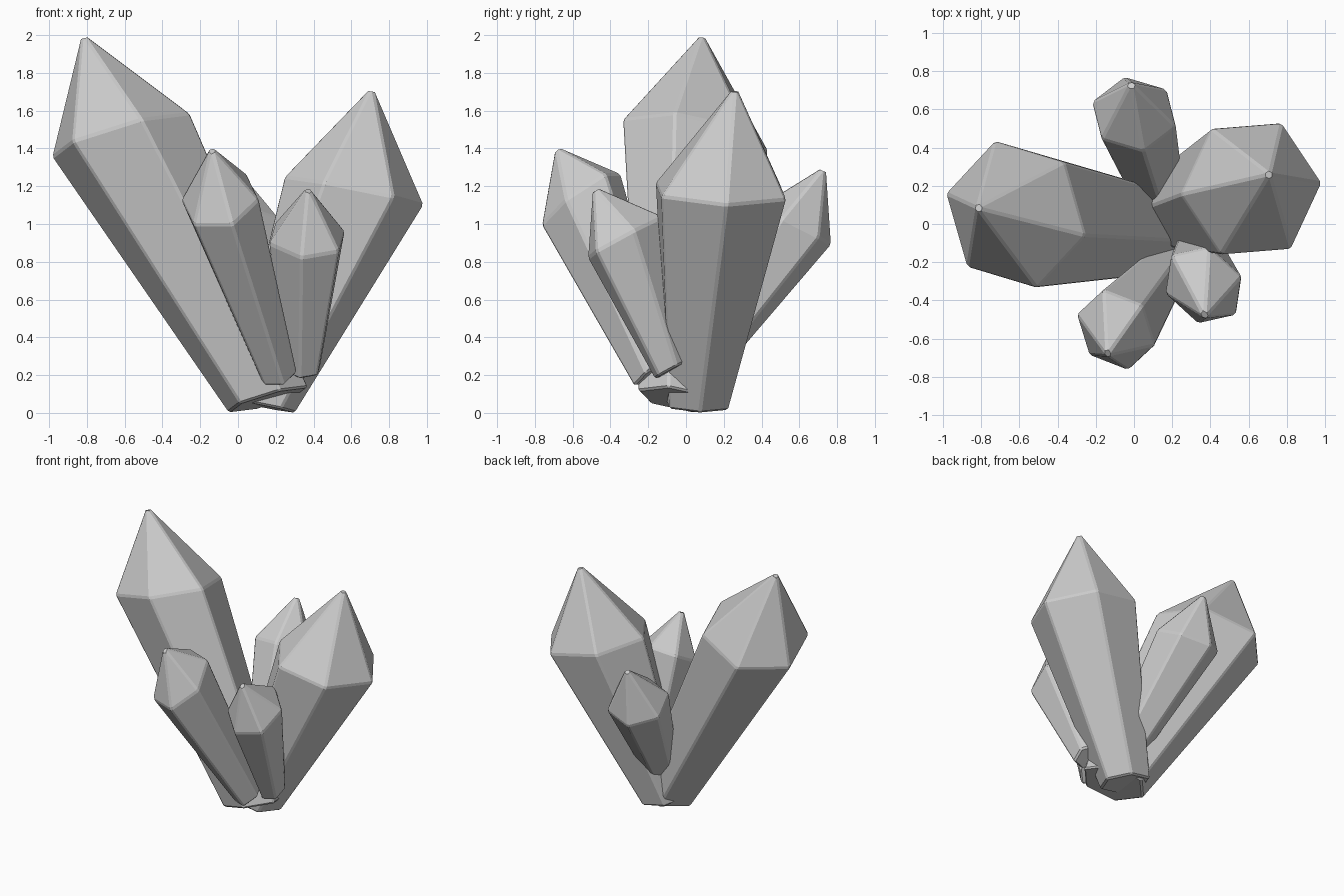
import bpy, bmesh
from mathutils import Vector

if "Cube" in bpy.data.objects:
    bpy.data.objects.remove(bpy.data.objects["Cube"])


def crystal(name, base, scale, shoulder, p, q, tip):
    """Six-sided crystal: p and q are two neighbouring spokes of the shoulder ring."""
    base, shoulder, p, q, tip = map(Vector, (base, shoulder, p, q, tip))
    spokes = [p, q, q - p, -p, -q, p - q]
    bm = bmesh.new()
    low = [bm.verts.new(base + s * scale) for s in spokes]
    high = [bm.verts.new(shoulder + s) for s in spokes]
    top = bm.verts.new(tip + (tip - shoulder).normalized() * 0.015)
    bm.faces.new(low)
    for i in range(6):
        j = (i + 1) % 6
        bm.faces.new((low[i], low[j], high[j], high[i]))
        bm.faces.new((high[i], high[j], top))
    bmesh.ops.recalc_face_normals(bm, faces=bm.faces)
    mesh = bpy.data.meshes.new(name)
    bm.to_mesh(mesh)
    bm.free()
    obj = bpy.data.objects.new(name, mesh)
    bpy.context.collection.objects.link(obj)
    # narrow chamfer on every edge
    bev = obj.modifiers.new("chamfer", 'BEVEL')
    bev.width = 0.011
    bev.segments = 1
    bev.limit_method = 'NONE'
    return obj


# large crystals leaning left and right
crystal("large_left_crystal", (0.16, -0.03, 0.068), 0.58, (-0.62, 0.05, 1.47),
        (-0.365, 0.11, -0.116), (-0.11, 0.385, -0.084), (-0.82, 0.085, 2.0))
crystal("large_right_crystal", (0.13, 0.06, 0.035), 0.47, (0.615, 0.185, 1.175),
        (0.37, 0.03, -0.075), (0.16, 0.345, -0.045), (0.71, 0.26, 1.72))

# small crystals at the back and front
crystal("small_back_crystal", (0.16, 0.06, 0.24), 0.55, (0.0, 0.575, 0.99),
        (-0.05, 0.195, -0.1), (0.17, 0.13, -0.06), (-0.015, 0.735, 1.3))
crystal("small_front_left_crystal", (0.21, -0.17, 0.21), 0.5, (-0.095, -0.555, 1.13),
        (0.205, -0.08, 0.0), (0.065, -0.21, -0.135), (-0.14, -0.685, 1.4))
crystal("small_front_right_crystal", (0.34, -0.07, 0.23), 0.47, (0.365, -0.32, 0.93),
        (0.2, 0.045, 0.035), (0.17, -0.155, -0.075), (0.37, -0.485, 1.19))
